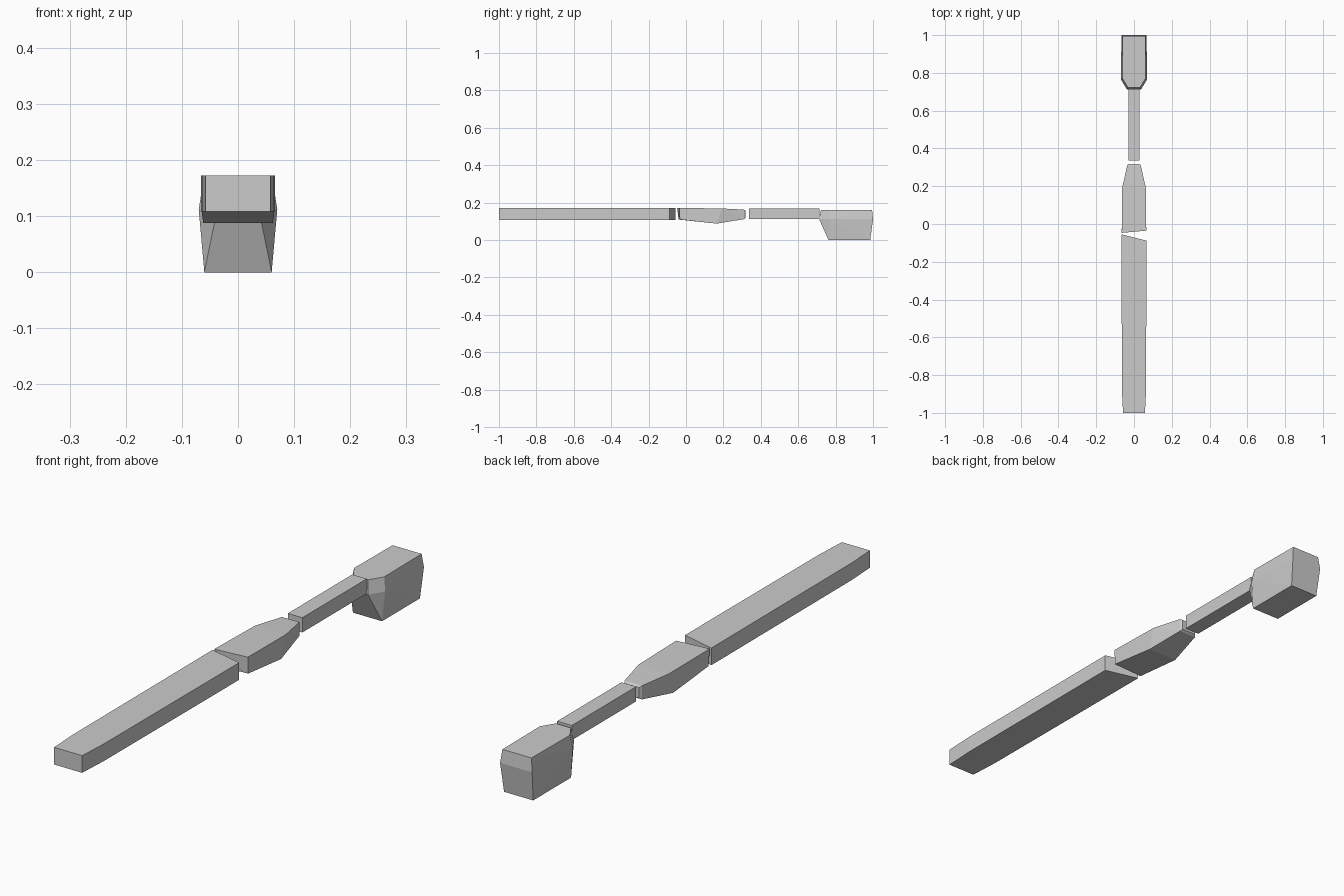
import bpy, bmesh, math

if "Cube" in bpy.data.objects:
    bpy.data.objects.remove(bpy.data.objects["Cube"])


def hull_part(name, points):
    """Faceted convex block wrapped around a few corner points."""
    bm = bmesh.new()
    verts = [bm.verts.new(p) for p in points]
    res = bmesh.ops.convex_hull(bm, input=verts)
    junk = {g for g in res["geom_interior"] + res["geom_unused"]
            if isinstance(g, bmesh.types.BMVert)}
    bmesh.ops.delete(bm, geom=list(junk), context='VERTS')
    bmesh.ops.dissolve_limit(bm, angle_limit=math.radians(1),
                             verts=bm.verts, edges=bm.edges)
    bmesh.ops.recalc_face_normals(bm, faces=bm.faces)
    mesh = bpy.data.meshes.new(name)
    bm.to_mesh(mesh)
    bm.free()
    obj = bpy.data.objects.new(name, mesh)
    bpy.context.collection.objects.link(obj)
    return obj


def mirrored(half):
    return [(s * x, y, z) for x, y, z in half for s in (1, -1)]


def prism(outline, z0, z1):
    return [(x, y, z) for x, y in outline for z in (z0, z1)]


# Long flat bar with an angled inner end
hull_part("long_bar", prism(
    [(-0.058, -1), (0.058, -1), (0.064, -0.88), (0.066, -0.088),
     (-0.066, -0.055), (-0.064, -0.88)], 0.108, 0.172))

# Tapered middle block with a keeled underside
hull_part("middle_block",
          [(-0.065, -0.047, 0.172), (0.065, -0.035, 0.172),
           (-0.065, -0.04, 0.11), (0.065, -0.033, 0.11)]
          + mirrored([(0.063, 0.19, 0.169), (0.062, 0.165, 0.088),
                      (0.036, 0.31, 0.163), (0.036, 0.31, 0.112),
                      (0.03, 0.318, 0.158), (0.03, 0.318, 0.118)]))

# Thin connecting rod
hull_part("thin_rod", prism(
    [(-0.03, 0.336), (0.03, 0.336), (0.03, 0.715), (-0.03, 0.715)],
    0.113, 0.168))

# Deep end block with bevelled shoulders and a sloping front
hull_part("end_block", mirrored([
    (0.06, 0.762, 0.0), (0.06, 0.985, 0.0),
    (0.037, 0.712, 0.112), (0.07, 0.766, 0.112), (0.066, 1.0, 0.112),
    (0.031, 0.722, 0.162), (0.062, 0.772, 0.162), (0.06, 0.995, 0.162)]))
